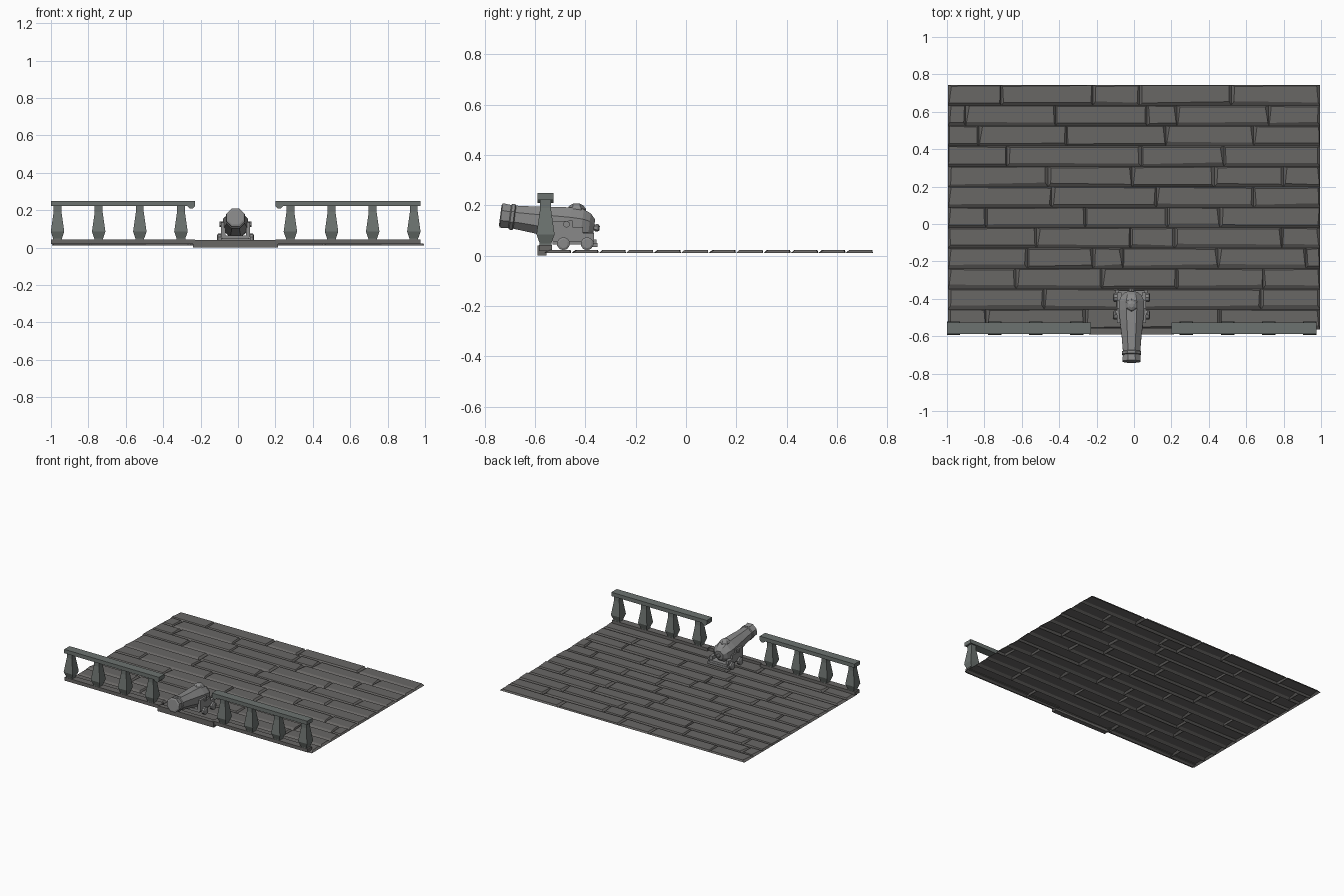
import bpy, bmesh, math, random
from mathutils import Vector, Matrix

if "Cube" in bpy.data.objects:
    bpy.data.objects.remove(bpy.data.objects["Cube"])
random.seed(4)

def paint(name, rgb):
    m = bpy.data.materials.new(name)
    m.diffuse_color = (*rgb, 1)
    m.use_nodes = True
    m.node_tree.nodes["Principled BSDF"].inputs["Base Color"].default_value = m.diffuse_color
    return m

WOOD = paint("deck_grey", (.14, .135, .13))
RAIL = paint("rail_grey", (.15, .17, .16))
IRON = paint("gun_grey", (.25, .25, .25))

def finish(bm, name, mat, recalc=True):
    if recalc:
        bmesh.ops.recalc_face_normals(bm, faces=bm.faces)
    me = bpy.data.meshes.new(name)
    bm.to_mesh(me)
    bm.free()
    me.materials.append(mat)
    ob = bpy.data.objects.new(name, me)
    bpy.context.collection.objects.link(ob)
    return ob

def box(name, mat, x0, x1, y0, y1, z0, z1):
    bm = bmesh.new()
    size = Matrix.Diagonal((x1 - x0, y1 - y0, z1 - z0, 1))
    mid = Matrix.Translation(((x0 + x1) / 2, (y0 + y1) / 2, (z0 + z1) / 2))
    bmesh.ops.create_cube(bm, size=1, matrix=mid @ size)
    return finish(bm, name, mat)

def lathe(name, mat, start, direction, profile, sides):
    """Spin (distance, radius) pairs round an axis, flat sides facing the axes."""
    bm = bmesh.new()
    rot = Vector(direction).to_track_quat('Z', 'Y').to_matrix()
    rings = []
    for d, r in profile:
        ring = []
        for i in range(sides):
            a = math.tau * (i + 0.5) / sides
            p = Vector((r * math.cos(a), r * math.sin(a), d))
            ring.append(bm.verts.new(Vector(start) + rot @ p))
        rings.append(ring)
    for a, b in zip(rings, rings[1:]):
        for i in range(sides):
            j = (i + 1) % sides
            bm.faces.new((a[i], a[j], b[j], b[i]))
    bm.faces.new(rings[0][::-1])
    bm.faces.new(rings[-1])
    return finish(bm, name, mat)

def extrude_x(name, mat, pts, x0, x1):
    """Extrude a (y, z) outline along x."""
    bm = bmesh.new()
    a = [bm.verts.new((x0, y, z)) for y, z in pts]
    b = [bm.verts.new((x1, y, z)) for y, z in pts]
    n = len(pts)
    bm.faces.new(a)
    bm.faces.new(b[::-1])
    for i in range(n):
        j = (i + 1) % n
        bm.faces.new((a[i], b[i], b[j], a[j]))
    return finish(bm, name, mat)

# Deck: a thin shell of staggered planks with uneven bevelled edges
joints = [(-.71, -.22, .03, .52), (-.90, -.42, .07, .23, .72), (-.83, -.36, .17, .64),
          (-.68, .04, .48), (-.46, -.01, .43, .80), (-.44, .12, .64),
          (-.79, -.26, .18, .46), (-.52, -.02, .22, .79), (-.57, -.22, -.06, .45, .92),
          (-.63, -.17, .23, .69), (-.48, -.08, .68), (-.79, -.26, .46)]
bm = bmesh.new()
LOW, HIGH, PITCH = 0.010, 0.022, 0.109
for row, cuts in enumerate(joints):
    y1 = 0.743 - row * PITCH
    y0 = y1 - PITCH
    edges = (-0.995,) + cuts + (0.995,)
    for x0, x1 in zip(edges, edges[1:]):
        r = random.uniform
        low = [bm.verts.new((x, y, LOW)) for x, y in
               ((x0, y0), (x1, y0), (x1, y1), (x0, y1))]
        high = [bm.verts.new((x, y, HIGH)) for x, y in
                ((x0 + r(.004, .015), y0 + r(.012, .024)), (x1 - r(.004, .015), y0 + r(.012, .024)),
                 (x1 - r(.004, .02), y1 - r(.002, .008)), (x0 + r(.004, .02), y1 - r(.002, .008)))]
        bm.faces.new(high)
        for i in range(4):
            j = (i + 1) % 4
            bm.faces.new((low[i], low[j], high[j], high[i]))
finish(bm, "deck_planks", WOOD, recalc=False)

# Railings on both sides of the gun opening
Y = -0.558
baluster = [(0, .023), (.008, .023), (.045, .036), (.15, .021), (.185, .021)]
for side, x0, x1, inner, posts in (
        ("left", -1.0, -0.23, -0.23, (-.965, -.745, -.525, -.305)),
        ("right", 0.20, 0.975, 0.20, (.28, .50, .72, .94))):
    s = 1 if side == "left" else -1
    box(side + "_hand_rail", RAIL, x0, x1, Y - .031, Y + .031, .222, .25)
    # downturned rail end
    lathe(side + "_rail_scroll", RAIL, (inner - s * .02, Y - .031, .229), (0, 1, 0),
          [(0, .022), (.062, .022)], 8)
    box(side + "_base_rail", WOOD, x0, x1, Y - .025, Y + .025, .018, .043)
    for i, x in enumerate(posts):
        lathe(f"{side}_baluster_{i + 1}", RAIL, (x, Y, .04), (0, 0, 1),
              [(d, h * math.sqrt(2)) for d, h in baluster], 4)

# Sill beam under the gun
box("gun_sill", WOOD, -.24, .215, -.59, -.555, 0, .04)

# Gun barrel, tilted slightly upward toward the muzzle
CX = -.013
axis = Vector((0, -1, .13)).normalized()
breech = Vector((CX, -.365, .112))
lathe("gun_barrel", IRON, breech, axis,
      [(0, .035), (.02, .058), (.05, .072), (.10, .073), (.17, .066), (.24, .057),
       (.318, .050), (.322, .056), (.334, .056), (.338, .050), (.372, .053), (.376, .042)], 8)
lathe("breech_knob", IRON, breech - axis * .022, axis,
      [(0, .008), (.006, .015), (.014, .015), (.03, .008)], 6)
lathe("barrel_dome", IRON, (CX, -.435, .165), (0, 0, 1),
      [(0, .037), (.022, .037), (.036, .026), (.042, .012)], 6)
lathe("trunnion", IRON, (CX - .085, -.475, .125), (1, 0, 0), [(0, .014), (.17, .014)], 6)

# Stepped carriage with axles and wheels
box("carriage_bed", IRON, CX - .07, CX + .07, -.53, -.355, .045, .065)
box("carriage_tail", IRON, CX - .085, CX + .085, -.395, -.352, .035, .05)
steps = [(-.53, .055), (-.53, .135), (-.45, .14), (-.45, .115), (-.41, .115),
         (-.41, .09), (-.365, .09), (-.365, .055)]
for s, side in ((-1, "left"), (1, "right")):
    extrude_x(side + "_carriage_cheek", IRON, steps, CX + s * .055, CX + s * .078)
    for y, end in ((-.487, "front"), (-.393, "rear")):
        lathe(f"{side}_{end}_wheel", IRON, (CX + s * .076, y, .048), (s, 0, 0),
              [(0, .026), (.018, .026), (.022, .018)], 10)
